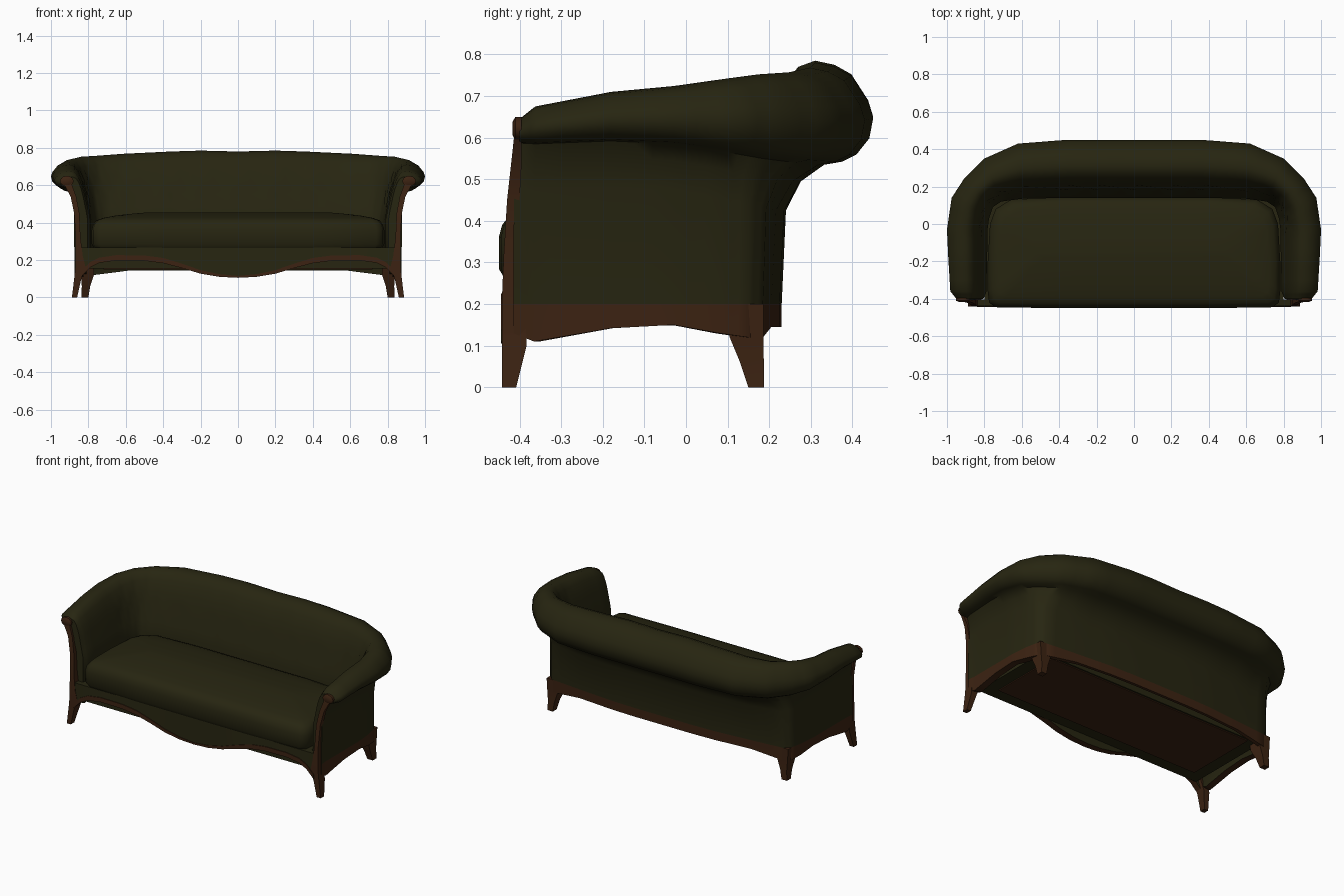
import bpy, bmesh, math

if "Cube" in bpy.data.objects:
    bpy.data.objects.remove(bpy.data.objects["Cube"])


def material(name, rgb):
    m = bpy.data.materials.new(name)
    m.diffuse_color = (*rgb, 1)
    m.use_nodes = True
    m.node_tree.nodes["Principled BSDF"].inputs["Base Color"].default_value = m.diffuse_color
    return m


GREEN = material("dark olive upholstery", (0.020, 0.0185, 0.0055))
WOOD = material("dark brown wood", (0.045, 0.0165, 0.006))


def lerp(a, b, t):
    return tuple(p + (q - p) * t for p, q in zip(a, b))


def loft(name, rings, mats, wood=lambda i, j: False, angle=40):
    """Skin closed rings of points; wood(i, j) picks faces using the second material."""
    bm = bmesh.new()
    vs = [[bm.verts.new(p) for p in r] for r in rings]
    n = len(rings[0])
    for i in range(len(vs) - 1):
        for j in range(n):
            k = (j + 1) % n
            f = bm.faces.new((vs[i][j], vs[i][k], vs[i + 1][k], vs[i + 1][j]))
            f.material_index = 1 if wood(i, j) else 0
    bm.faces.new(vs[0])
    bm.faces.new(vs[-1])
    bmesh.ops.recalc_face_normals(bm, faces=bm.faces)
    me = bpy.data.meshes.new(name)
    bm.to_mesh(me)
    bm.free()
    ob = bpy.data.objects.new(name, me)
    bpy.context.collection.objects.link(ob)
    for m in mats:
        me.materials.append(m)
    bpy.ops.object.select_all(action='DESELECT')
    ob.select_set(True)
    bpy.context.view_layer.objects.active = ob
    bpy.ops.object.shade_smooth_by_angle(angle=math.radians(angle))
    return ob


def box(name, x, y0, y1, z0, z1, mat):
    rings = [[(-x, y0, z), (x, y0, z), (x, y1, z), (-x, y1, z)] for z in (z0, z1)]
    return loft(name, rings, [mat])


# --- Wrap-around back and arms -------------------------------------------
# inner x,y | outer wall x,y | roll outer x,y | roll top, roll bottom, rail bottom
half = [
    (.805, -.40, .875, -.415, .95, -.40, .645, .587, .13),
    (.79, -.365, .87, -.365, .982, -.36, .675, .585, .11),
    (.785, -.18, .87, -.18, .993, -.18, .71, .592, .142),
    (.783, -.03, .87, -.03, 1.0, -.03, .724, .585, .15),
    (.775, .03, .86, .08, .975, .14, .741, .565, .13),
    (.755, .09, .845, .15, .91, .24, .752, .55, .12),
    (.71, .12, .81, .185, .80, .35, .757, .54, .12),
    (.60, .135, .60, .205, .62, .43, .768, .535, .145),
    (.36, .14, .36, .225, .36, .45, .78, .535, .145),
    (.20, .14, .20, .23, .20, .45, .785, .535, .145),
    (.0, .14, .0, .23, .0, .45, .78, .535, .145),
]
flip = lambda s: tuple(-v if i in (0, 2, 4) else v for i, v in enumerate(s))
keys = half + [flip(s) for s in reversed(half[:-1])]
stations = [lerp(a, b, t / 3) for a, b in zip(keys, keys[1:]) for t in range(3)] + [keys[-1]]

# (position across the section, height fraction) for inner face and for roll
INNER = [(.05, .18), (.11, .36), (.16, .52), (.22, .68), (.32, .86), (.42, .96), (.55, 1)]
ROLL = [(.70, .96), (.83, .87), (.96, .62), (1, .46), (.97, .26), (.87, .1), (.76, .03), (.62, 0)]


def section(k, s):
    inn, wall, out, (top, bot, rail) = s[0:2], s[2:4], s[4:6], s[6:9]
    pts = [(*inn, .25), (*inn, .42)]
    tufted = 9 <= k <= len(stations) - 10
    for r, (u, f) in enumerate(INNER):
        if tufted and r in (1, 2, 3):            # soft button dimples
            u += .025 * math.cos(math.pi * k * 2 / 3 + r * math.pi / 2)
        pts.append((*lerp(inn, out, u), .42 + (top - .42) * f))
    pts += [(*lerp(inn, out, u), bot + (top - bot) * f) for u, f in ROLL]
    under = lerp(inn, out, .62)
    pts += [(*lerp(wall, under, .45), bot - .04), (*lerp(wall, under, .1), bot - .11)]
    inside = lerp(wall, (0, -.12), .05)
    pts += [(*wall, .2), (*wall, rail), (*inside, rail), (*inside, .2)]
    return pts


rings = [section(k, s) for k, s in enumerate(stations)]
n = len(rings[0])
loft("back_and_arms", rings, [GREEN, WOOD], lambda i, j: j in (n - 4, n - 3), 50)

# --- Seat cushion with crowned top ---------------------------------------
edge = [(.0, -.45), (.4, -.45), (.74, -.445), (.775, -.42), (.782, -.36), (.782, -.2),
        (.77, .0), (.74, .08), (.66, .13), (.4, .145), (0, .145)]
outline = edge + [(-x, y) for x, y in reversed(edge[1:-1])]
layers = [(.012, .265), (0, .285), (0, .36), (.008, .39), (.025, .412),
          (.06, .425), (.13, .438), (.21, .447), (.28, .453)]
loft("seat_cushion",
     [[(x * (1 - d / .78), -.152 + (y + .152) * (1 - d / .298), z) for x, y in outline]
      for d, z in layers], [GREEN], angle=50)

# --- Seat base and underside panel ---------------------------------------
box("seat_base", .80, -.41, .15, .155, .268, GREEN)
box("underside_panel", .72, -.33, .14, .149, .156, WOOD)

# --- Serpentine front apron with wooden lower edge -----------------------
curve = [(0, .105), (.1, .11), (.2, .127), (.3, .157), (.4, .183), (.5, .196),
         (.65, .198), (.74, .185), (.79, .16), (.84, .11)]
curve = [(-x, z) for x, z in reversed(curve[1:])] + curve


def apron_ring(x, z):
    h = z + .01 + .018 * min(1, abs(x) / .4)
    return [(x, -.405, .268), (x, -.438, .268), (x, -.441, h),
            (x, -.445, h), (x, -.445, z), (x, -.405, z)]


loft("front_apron", [apron_ring(x, z) for x, z in curve], [GREEN, WOOD],
     lambda i, j: j in (2, 3, 4))

# --- Legs, arm trims and scrolls, both sides -----------------------------
# x0, x1, y0, y1, z
front_leg = [(.86, .888, -.442, -.408, 0), (.838, .876, -.442, -.383, .1),
             (.815, .87, -.442, -.385, .16), (.83, .87, -.442, -.395, .22),
             (.842, .868, -.438, -.40, .32), (.848, .876, -.43, -.40, .45),
             (.865, .895, -.42, -.395, .54), (.885, .925, -.414, -.395, .595),
             (.895, .945, -.41, -.395, .63)]
rear_leg = [(.80, .838, .15, .188, 0), (.79, .835, .13, .187, .06),
            (.77, .84, .105, .186, .12), (.77, .845, .09, .186, .2)]

for side, sx in (("left", -1), ("right", 1)):
    for part, rows in (("front_leg_and_arm_trim", front_leg), ("rear_leg", rear_leg)):
        loft(f"{side}_{part}",
             [[(sx * a, c, z), (sx * b, c, z), (sx * b, d, z), (sx * a, d, z)]
              for a, b, c, d, z in rows], [WOOD])
    scroll = [[(sx * (.915 + r * 1.3 * math.cos(t)), y, .622 + r * math.sin(t))
               for t in (math.tau * i / 12 for i in range(12))]
              for y, r in ((-.395, .028), (-.41, .028), (-.417, .016))]
    loft(f"{side}_arm_scroll", scroll, [WOOD])
